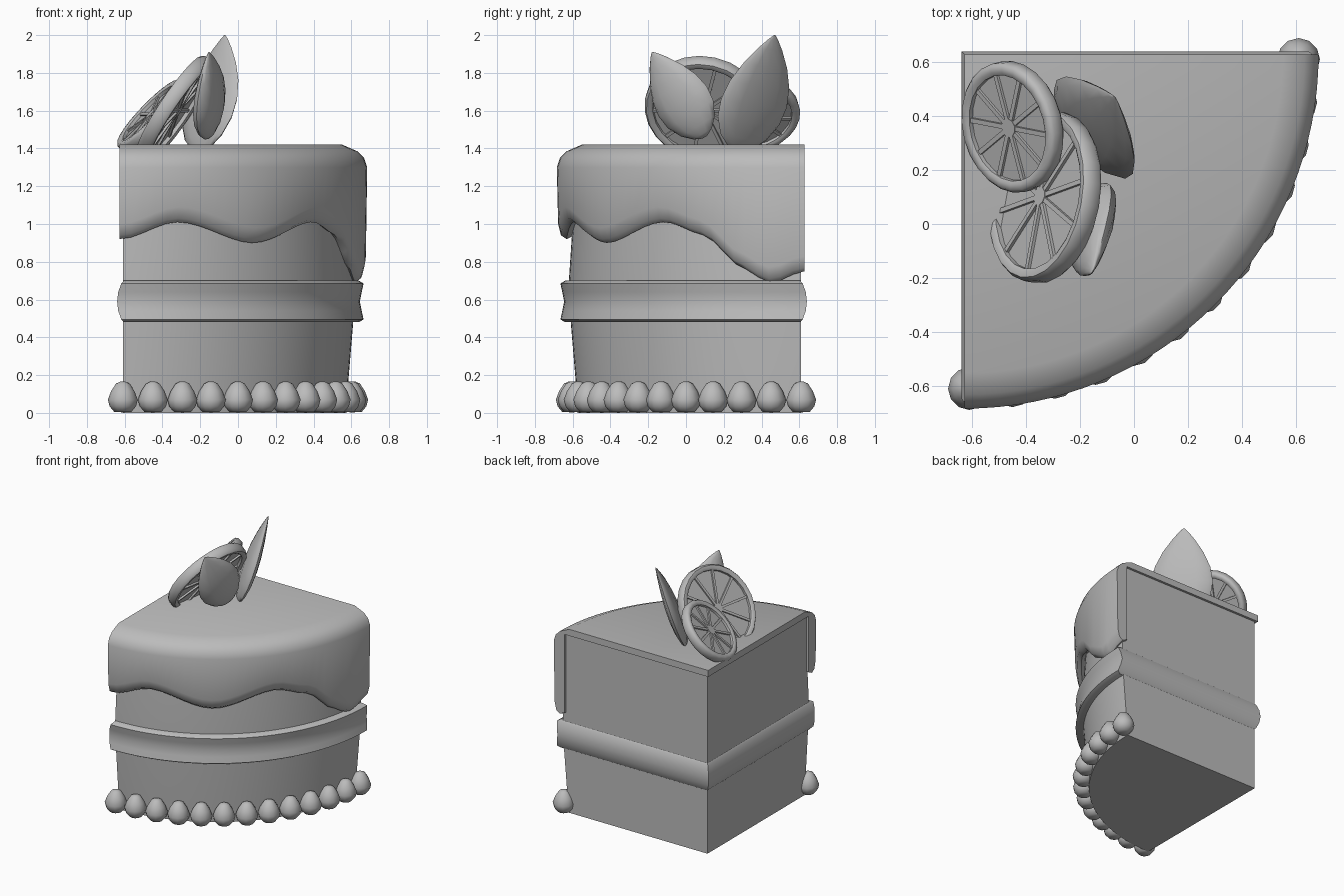
import bpy, bmesh
from math import sin, cos, pi, radians
from mathutils import Vector, Matrix

cube = bpy.data.objects.get("Cube")
if cube:
    bpy.data.objects.remove(cube, do_unlink=True)

grey = bpy.data.materials.new("plain grey")
grey.use_nodes = True
grey.diffuse_color = (0.5, 0.5, 0.5, 1)
grey.node_tree.nodes["Principled BSDF"].inputs["Base Color"].default_value = (0.5, 0.5, 0.5, 1)


def finish(name, bm, matrix=None, angle=40):
    bmesh.ops.remove_doubles(bm, verts=bm.verts, dist=0.0002)
    bmesh.ops.recalc_face_normals(bm, faces=bm.faces)
    mesh = bpy.data.meshes.new(name)
    bm.to_mesh(mesh)
    bm.free()
    mesh.materials.append(grey)
    obj = bpy.data.objects.new(name, mesh)
    bpy.context.collection.objects.link(obj)
    if matrix:
        obj.matrix_world = matrix
    bpy.ops.object.select_all(action='DESELECT')
    obj.select_set(True)
    bpy.context.view_layer.objects.active = obj
    bpy.ops.object.shade_smooth_by_angle(angle=radians(angle))
    return obj


def loft(bm, rings, closed=True, caps=True):
    """Skin a list of equal-length point rings."""
    rows = [[bm.verts.new(p) for p in ring] for ring in rings]
    n = len(rows[0])
    for a, b in zip(rows, rows[1:]):
        for i in range(n if closed else n - 1):
            j = (i + 1) % n
            bm.faces.new((a[i], a[j], b[j], b[i]))
    if caps:
        bm.faces.new(rows[0])
        bm.faces.new(rows[-1])


def spin(bm, profile, sides):
    """Turn a (radius, height) profile around z."""
    loft(bm, [[(r * cos(2 * pi * i / sides), r * sin(2 * pi * i / sides), z) for r, z in profile]
              for i in range(sides + 1)], closed=False, caps=False)


CX, CY = -0.61, 0.61      # inner corner of the quarter wedge
STEPS = 32


def wedge(name, levels):
    """Quarter wedge from (height, cut face offset, arc radius) levels."""
    rings = []
    for z, s, r in levels:
        ring = [(CX - s, CY + s, z), (CX - s, CY - r, z)]
        for i in range(1, STEPS):
            t = pi / 2 * i / STEPS
            ring.append((CX + r * sin(t), CY - r * cos(t), z))
        ring.append((CX + r, CY + s, z))
        rings.append(ring)
    bm = bmesh.new()
    loft(bm, rings)
    finish(name, bm)


wedge("sponge", [(0, 0, 1.18), (0.48, 0, 1.22), (0.7, 0, 1.23), (1.0, 0, 1.21), (1.38, 0, 1.21)])
wedge("cream_filling", [(0.48, -0.005, 1.25), (0.495, 0.008, 1.275), (0.54, 0.024, 1.265),
                        (0.59, 0.03, 1.255), (0.64, 0.024, 1.265), (0.685, 0.008, 1.275),
                        (0.7, -0.005, 1.25)])

# Icing with a wavy dripping edge: (angle in degrees, lower height)
DRIPS = [(0, 0.92), (14, 1.01), (34, 0.9), (54, 1.01), (66, 0.94), (74, 0.77), (82, 0.69), (90, 0.75)]


def drip_height(deg):
    for (a, za), (b, zb) in zip(DRIPS, DRIPS[1:]):
        if deg <= b:
            k = (deg - a) / (b - a)
            # plain slope on the long drip, eased on the waves
            if not 66 <= a < 74:
                k = k * k * (3 - 2 * k)
            return za + (zb - za) * k
    return DRIPS[-1][1]


bm = bmesh.new()
rings = []
for i in range(STEPS + 1):
    t = pi / 2 * i / STEPS
    zb = drip_height(90 * i / STEPS)
    profile = [(0, 1.37), (1.22, 1.37), (1.22, zb + 0.02), (1.26, zb), (1.29, zb + 0.02),
               (1.305, zb + 0.08), (1.312, 1.3), (1.295, 1.35), (1.26, 1.385), (1.18, 1.42), (0, 1.42)]
    rings.append([(CX - 0.018 + r * sin(t), CY + 0.018 - r * cos(t), z) for r, z in profile])
loft(bm, rings)
finish("icing", bm, angle=50)

# Piped pearls round the base
for i in range(13):
    t = radians(7.5 * i)
    bm = bmesh.new()
    spin(bm, [(0, 0.003), (0.045, 0.005), (0.07, 0.035), (0.079, 0.07), (0.062, 0.115),
              (0.036, 0.155), (0.015, 0.165), (0, 0.166)], 12)
    finish("pearl_%d" % (i + 1), bm,
           Matrix.Translation((CX + 1.22 * sin(t), CY - 1.22 * cos(t), 0)), 60)


def frame(across, up, origin):
    """Matrix whose x runs across, y runs up and z is the facing."""
    y = Vector(up).normalized()
    x = Vector(across)
    x = (x - y * x.dot(y)).normalized()
    m = Matrix((x, y, x.cross(y))).transposed().to_4x4()
    return Matrix.Translation(origin) @ m


def citrus_slice(name, radius, half, matrix):
    bm = bmesh.new()
    rim = radius - 0.045
    front = [(0, half * 0.3), (rim, half * 0.3), (rim, half * 0.8), (rim + 0.012, half),
             (radius - 0.012, half), (radius, half * 0.6)]
    spin(bm, front + [(r, -z) for r, z in reversed(front)], 24)
    finish(name, bm, matrix, 50)
    # membranes between the segments, with a hub
    bm = bmesh.new()
    for i in range(10):
        turn = Matrix.Rotation(2 * pi * i / 10, 4, 'Z')
        size = Matrix.Diagonal((rim, 0.018, half * 1.2, 1))
        bmesh.ops.create_cube(bm, size=1, matrix=turn @ Matrix.Translation((rim / 2, 0, 0)) @ size)
    bmesh.ops.create_cone(bm, cap_ends=True, segments=10, radius1=0.035, radius2=0.035, depth=half * 1.3)
    obj = finish(name + "_membranes", bm, matrix)


citrus_slice("large_slice", 0.32, 0.04, frame((0.18, 0.98, 0), (0.54, -0.1, 0.83), (-0.33, 0.1, 1.61)))
citrus_slice("small_slice", 0.245, 0.035, frame((-0.25, 0.97, 0), (0.66, 0.17, 0.73), (-0.45, 0.36, 1.57)))


def leaf(name, base, tip, across, half_width, half_thick):
    base, tip = Vector(base), Vector(tip)
    length = (tip - base).length
    bm = bmesh.new()
    rings = []
    for s, w in [(0, 0.1), (0.04, 0.38), (0.13, 0.7), (0.27, 0.94), (0.42, 1), (0.58, 0.9),
                 (0.74, 0.66), (0.88, 0.36), (0.96, 0.15), (1, 0.02)]:
        ring = []
        for k in range(12):
            a = 2 * pi * k / 12
            ring.append((half_width * w * cos(a), length * s, half_thick * w * sin(a)))
        rings.append(ring)
    loft(bm, rings)
    finish(name, bm, frame(across, tip - base, base), 60)


leaf("large_leaf", (-0.2, 0.28, 1.38), (-0.07, 0.47, 2.0), (-0.6, 0.8, 0), 0.225, 0.045)
leaf("small_leaf", (-0.15, 0.1, 1.46), (-0.155, -0.18, 1.91), (0.35, 0.9, 0), 0.165, 0.06)
